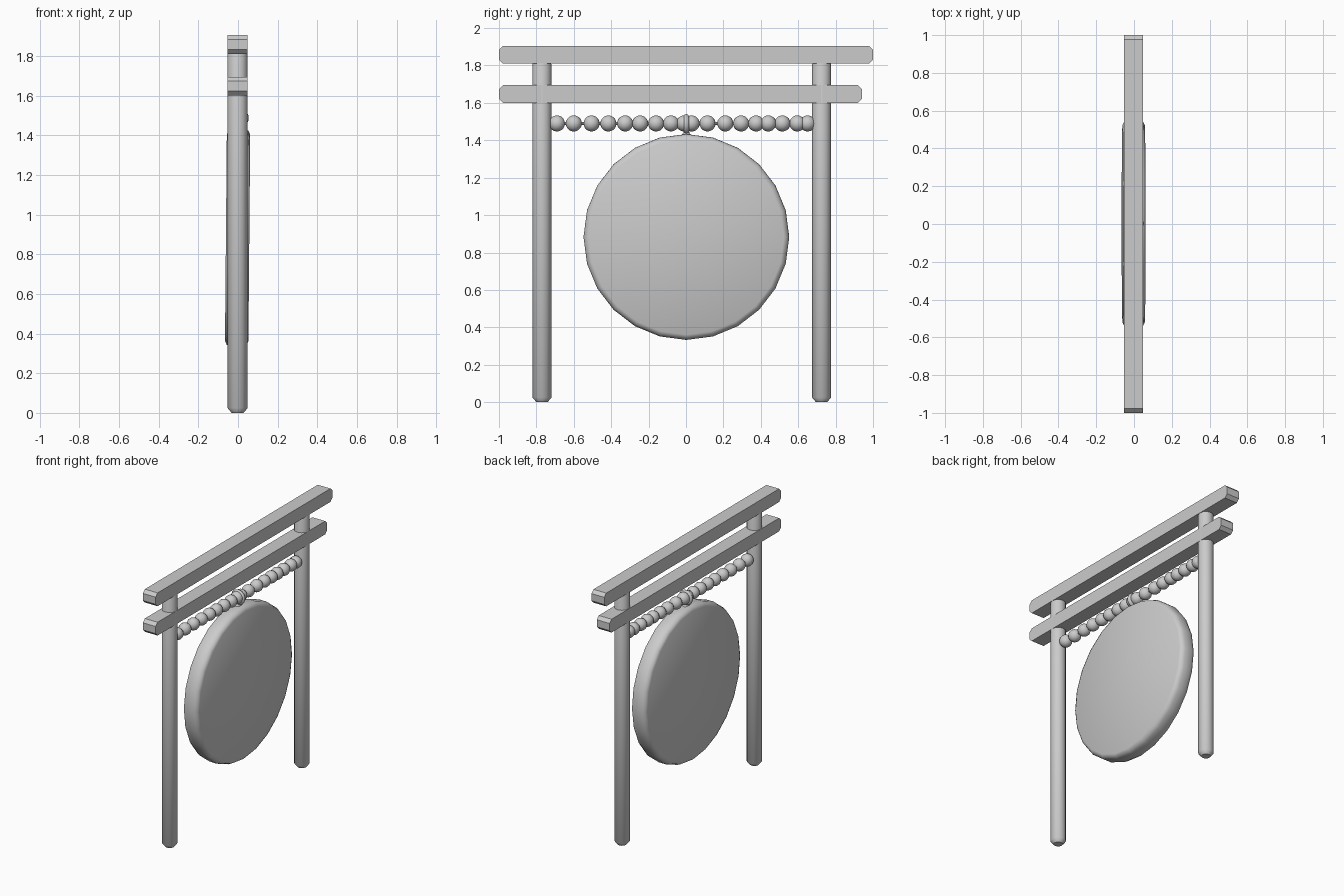
import bpy
import bmesh
from math import pi, radians
from mathutils import Matrix, Vector

cube = bpy.data.objects.get("Cube")
if cube:
    bpy.data.objects.remove(cube, do_unlink=True)


def finish(name, bm, angle=40):
    """Turn a bmesh into a smooth object with sharp edges kept."""
    bmesh.ops.recalc_face_normals(bm, faces=bm.faces)
    mesh = bpy.data.meshes.new(name)
    bm.to_mesh(mesh)
    bm.free()
    mesh.shade_smooth()
    mesh.set_sharp_from_angle(angle=radians(angle))
    obj = bpy.data.objects.new(name, mesh)
    bpy.context.collection.objects.link(obj)
    return obj


def lathe(name, profile, sides, matrix, angle=40):
    """Stack rings of (radius, height) along z and cap both ends."""
    bm = bmesh.new()
    rings = []
    for radius, height in profile:
        ring = bmesh.ops.create_circle(bm, segments=sides, radius=radius)["verts"]
        bmesh.ops.translate(bm, verts=ring, vec=(0, 0, height))
        rings.append(ring)
    for low, high in zip(rings, rings[1:]):
        for i in range(sides):
            j = (i + 1) % sides
            bm.faces.new((low[i], low[j], high[j], high[i]))
    bm.faces.new(rings[0])
    bm.faces.new(rings[-1])
    bm.transform(matrix)
    return finish(name, bm, angle)


def beam(name, y0, y1, z0, z1, cut=0.022):
    """Square timber with ends chamfered above and below."""
    outline = [(y0, z0 + cut), (y0 + cut, z0), (y1 - cut, z0), (y1, z0 + cut),
               (y1, z1 - cut), (y1 - cut, z1), (y0 + cut, z1), (y0, z1 - cut)]
    bm = bmesh.new()
    face = bm.faces.new([bm.verts.new((-0.053, y, z)) for y, z in outline])
    side = bmesh.ops.extrude_face_region(bm, geom=[face])["geom"]
    moved = [v for v in side if isinstance(v, bmesh.types.BMVert)]
    bmesh.ops.translate(bm, verts=moved, vec=(0.101, 0, 0))
    return finish(name, bm, 30)


# Frame
beam("top_beam", -1.0, 1.0, 1.81, 1.905)
beam("lower_beam", -1.0, 0.94, 1.6, 1.695)
post_profile = [(0.03, 0), (0.051, 0.025), (0.051, 1.805), (0.042, 1.83)]
for name, y in (("front_post", -0.77), ("back_post", 0.725)):
    lathe(name, post_profile, 12, Matrix.Translation((-0.002, y, 0)))

# Gong disc, leaning very slightly
disc_profile = [(0.522, -0.059), (0.54, -0.05), (0.55, -0.028),
                (0.55, 0.028), (0.54, 0.05), (0.522, 0.059)]
disc_place = (Matrix.Translation((-0.002, 0.002, 0.883))
              @ Matrix.Rotation(radians(90.5), 4, "Y"))
lathe("gong_disc", disc_profile, 24, disc_place, 50)

# Hanging loop around the beads
neck = [(0.028, 1.425), (0.016, 1.44), (0.014, 1.46)]
lathe("gong_neck", neck, 12, Matrix.Translation((0, 0.002, 0)))
bpy.ops.mesh.primitive_torus_add(major_radius=0.04, minor_radius=0.014,
                                 major_segments=24, minor_segments=8,
                                 location=(0, 0.002, 1.487),
                                 rotation=(pi / 2, 0, 0))
bpy.context.object.name = "hanging_loop"
bpy.context.object.data.shade_smooth()

# Cord with unevenly spaced beads
cord_place = Matrix.Translation((0, -0.73, 1.49)) @ Matrix.Rotation(-pi / 2, 4, "X")
lathe("bead_cord", [(0.008, 0), (0.008, 1.42)], 8, cord_place)
bead_positions = [-0.69, -0.6, -0.505, -0.415, -0.325, -0.245, -0.16, -0.08, -0.01,
                  0.03, 0.115, 0.21, 0.295, 0.375, 0.44, 0.515, 0.595, 0.65]
bm = bmesh.new()
for y in bead_positions:
    bmesh.ops.create_uvsphere(bm, u_segments=16, v_segments=10, radius=0.043,
                              matrix=Matrix.Translation(Vector((0, y, 1.49))))
finish("beads", bm, 60)
